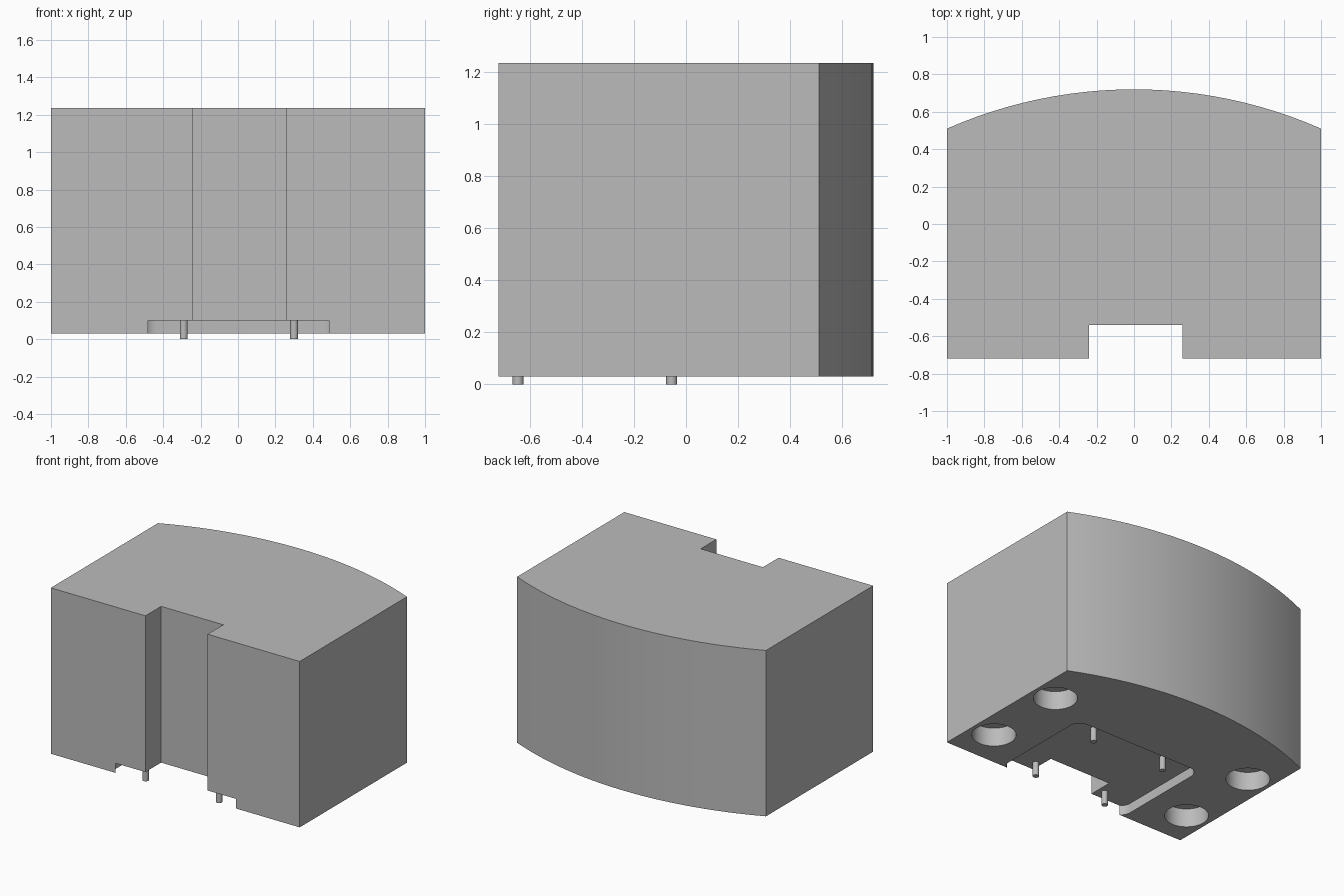
import bpy, bmesh, math

if "Cube" in bpy.data.objects:
    bpy.data.objects.remove(bpy.data.objects["Cube"], do_unlink=True)

grey = bpy.data.materials.new("grey")
grey.use_nodes = True
grey.diffuse_color = (0.5, 0.5, 0.5, 1)
grey.node_tree.nodes["Principled BSDF"].inputs["Base Color"].default_value = grey.diffuse_color

BASE, TOP = 0.03, 1.235


def prism(name, outline, z0, z1):
    """Extrude a flat outline between two heights."""
    bm = bmesh.new()
    face = bm.faces.new([bm.verts.new((x, y, z0)) for x, y in outline])
    grown = bmesh.ops.extrude_face_region(bm, geom=[face])["geom"]
    bmesh.ops.translate(bm, vec=(0, 0, z1 - z0),
                        verts=[v for v in grown if isinstance(v, bmesh.types.BMVert)])
    bmesh.ops.recalc_face_normals(bm, faces=bm.faces)
    mesh = bpy.data.meshes.new(name)
    bm.to_mesh(mesh)
    bm.free()
    mesh.materials.append(grey)
    obj = bpy.data.objects.new(name, mesh)
    bpy.context.collection.objects.link(obj)
    return obj


def arc(cx, cy, r, start, end, steps):
    angles = [math.radians(start + (end - start) * i / steps) for i in range(steps + 1)]
    return [(cx + r * math.cos(a), cy + r * math.sin(a)) for a in angles]


def circle(cx, cy, r, steps=32):
    return arc(cx, cy, r, 0, 360, steps)[:-1]


def rounded_rect(x0, x1, y0, y1, r):
    corners = [(x1 - r, y1 - r), (x0 + r, y1 - r), (x0 + r, y0 + r), (x1 - r, y0 + r)]
    return [p for i, (x, y) in enumerate(corners)
            for p in arc(x, y, r, 90 * i, 90 * i + 90, 8)]


def smooth(obj):
    bpy.ops.object.select_all(action="DESELECT")
    obj.select_set(True)
    bpy.context.view_layer.objects.active = obj
    bpy.ops.object.shade_smooth_by_angle(angle=math.radians(30))


def cut(obj, cutter):
    cutter.hide_render = True
    mod = obj.modifiers.new("cut", "BOOLEAN")
    mod.operation, mod.solver, mod.object = "DIFFERENCE", "EXACT", cutter
    bpy.context.view_layer.objects.active = obj
    bpy.ops.object.modifier_apply(modifier=mod.name)
    bpy.data.objects.remove(cutter, do_unlink=True)


# Block with a bowed back and a notch down the front
back_radius = 2.486
half = math.degrees(math.asin(1 / back_radius))
front = [(-1, -0.72), (-0.24, -0.72), (-0.24, -0.54),
         (0.26, -0.54), (0.26, -0.72), (1, -0.72)]
back = arc(0, 0.72 - back_radius, back_radius, 90 - half, 90 + half, 24)
body = prism("body", front + back, BASE, TOP)

# Shallow underside recess, open at the front
cut(body, prism("recess_cutter", rounded_rect(-0.515, 0.52, -0.735, 0.05, 0.08), -0.1, 0.10))

# Four blind round sockets in the underside
for x in (-0.825, 0.825):
    for y in (-0.447, 0.18):
        cut(body, prism("socket_cutter", circle(x, y, 0.145, 48), -0.1, BASE + 0.135))
smooth(body)

# Four contact pins hanging from the recess
for side, x in (("right", -0.29), ("left", 0.30)):
    for end, y in (("front", -0.645), ("back", -0.055)):
        smooth(prism(f"pin_{end}_{side}", circle(x, y, 0.021, 24), 0, 0.105))
